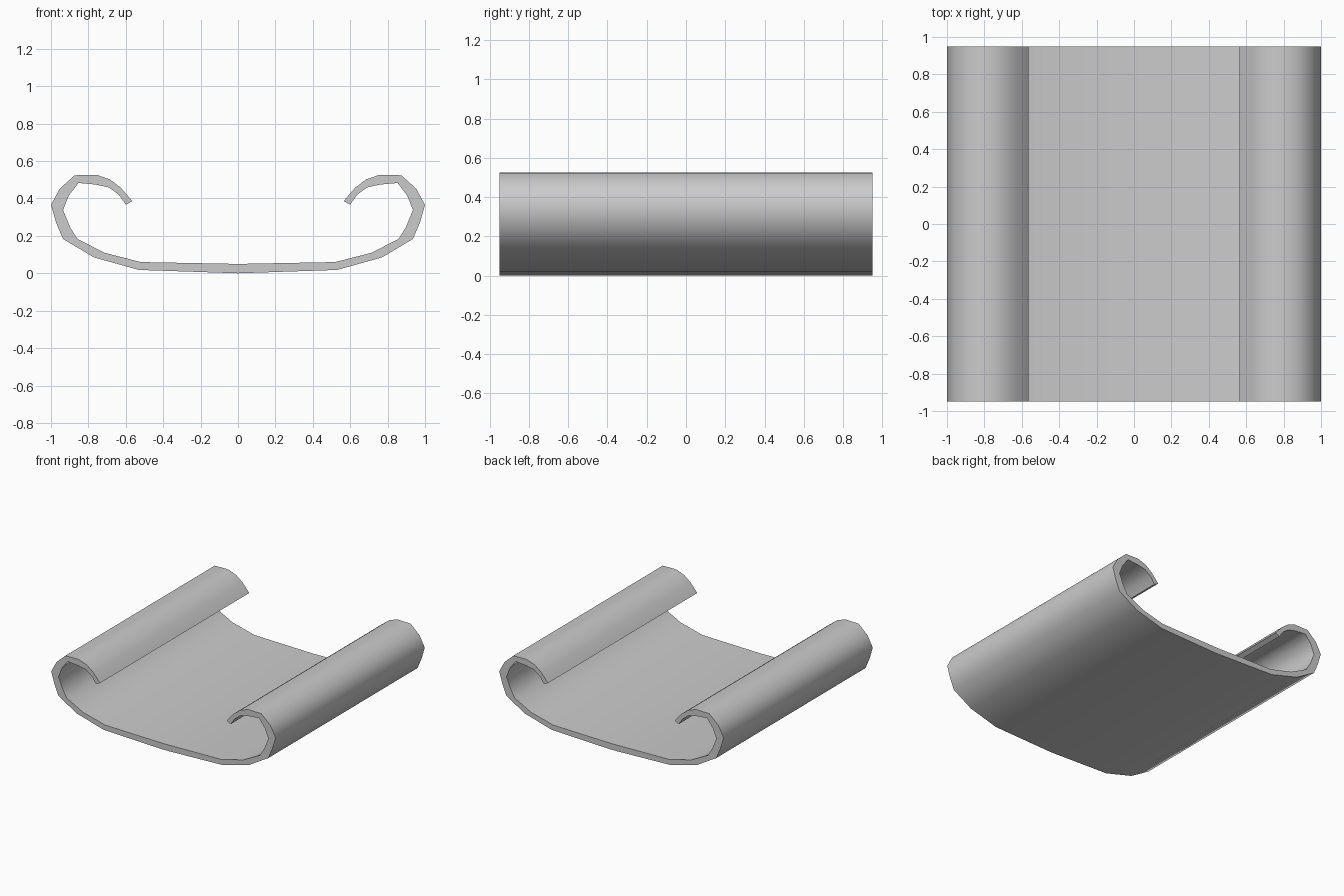
import bpy, bmesh, math

if "Cube" in bpy.data.objects:
    bpy.data.objects.remove(bpy.data.objects["Cube"])

HALF_LENGTH = 0.95

# Right half of the cross-section, as (outer, inner) point pairs in x, z
PROFILE = [
    ((0.0, 0.0), (0.0, 0.05)),
    ((0.53, 0.018), (0.52, 0.06)),
    ((0.77, 0.085), (0.715, 0.11)),
    ((0.935, 0.183), (0.86, 0.185)),
    ((0.972, 0.27), (0.897, 0.245)),
    ((1.0, 0.365), (0.935, 0.338)),
    ((0.953, 0.452), (0.905, 0.415)),
    ((0.873, 0.524), (0.853, 0.483)),
    ((0.755, 0.526), (0.757, 0.474)),
    ((0.685, 0.502), (0.69, 0.459)),
    ((0.625, 0.456), (0.637, 0.42)),
    ((0.565, 0.386), (0.6, 0.367)),
]


def make_scroll_sheet():
    bm = bmesh.new()
    # Four verts per profile station: outer front, inner front, inner back, outer back
    rings = []
    for (ox, oz), (ix, iz) in PROFILE:
        corners = [(ox, -HALF_LENGTH, oz), (ix, -HALF_LENGTH, iz),
                   (ix, HALF_LENGTH, iz), (ox, HALF_LENGTH, oz)]
        rings.append([bm.verts.new(c) for c in corners])
    # Skin the stations together and close the curled tip
    for a, b in zip(rings, rings[1:]):
        for i in range(4):
            j = (i + 1) % 4
            bm.faces.new((a[i], b[i], b[j], a[j]))
    bm.faces.new(rings[-1])
    # Mirror to the left half and weld along the centre
    geom = bm.verts[:] + bm.edges[:] + bm.faces[:]
    bmesh.ops.mirror(bm, geom=geom, axis='X', merge_dist=0.0001)
    bmesh.ops.remove_doubles(bm, verts=bm.verts[:], dist=0.0001)
    bmesh.ops.recalc_face_normals(bm, faces=bm.faces[:])
    mesh = bpy.data.meshes.new("scroll_sheet")
    bm.to_mesh(mesh)
    bm.free()
    obj = bpy.data.objects.new("scroll_sheet", mesh)
    bpy.context.collection.objects.link(obj)
    return obj


# Curved sheet with both edges rolled inward
sheet = make_scroll_sheet()
bpy.context.view_layer.objects.active = sheet
sheet.select_set(True)
bpy.ops.object.shade_smooth_by_angle(angle=math.radians(66))
